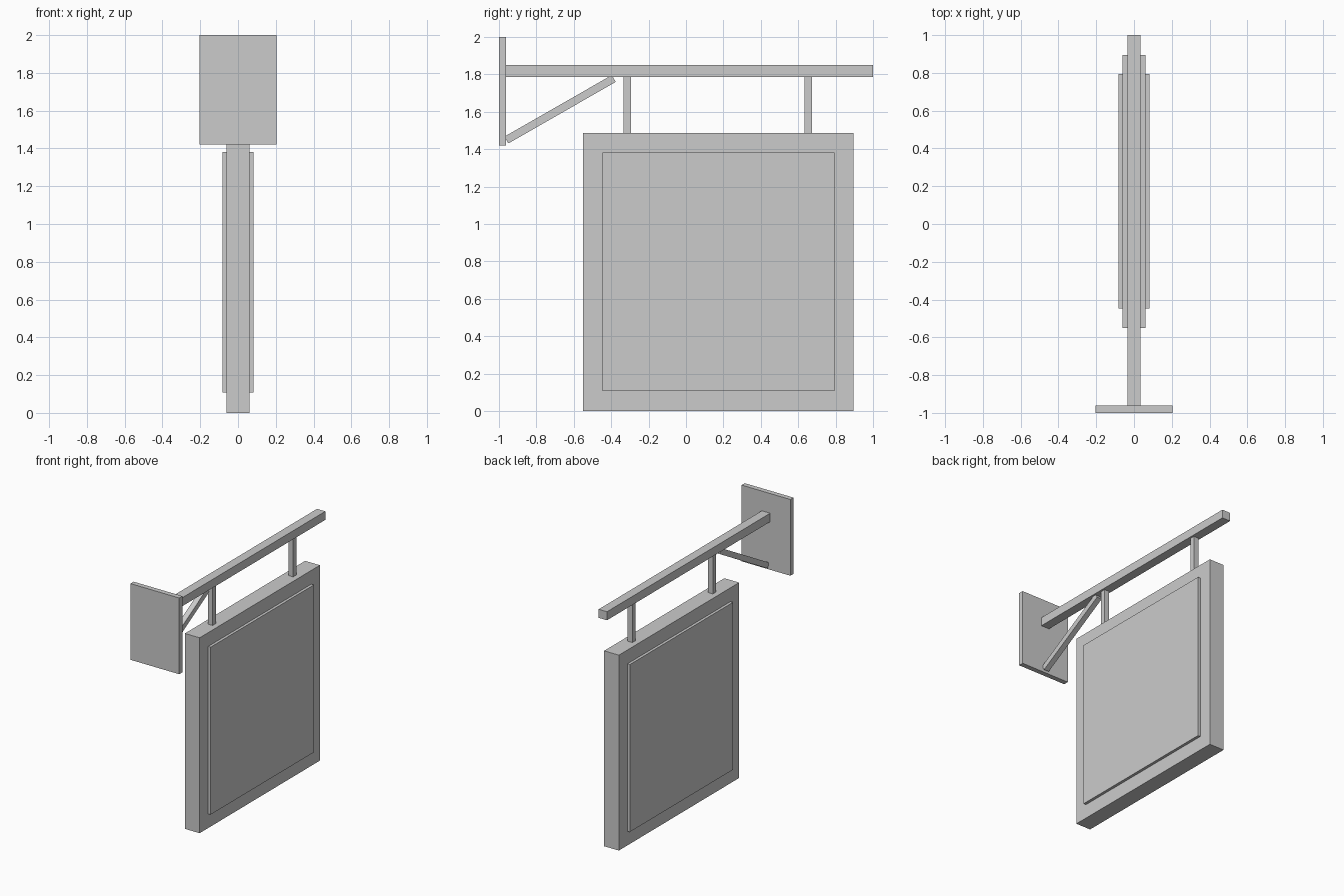
import bpy
from math import atan2, hypot

cube = bpy.data.objects.get("Cube")
if cube:
    bpy.data.objects.remove(cube, do_unlink=True)

grey = bpy.data.materials.new("plain_grey")
grey.use_nodes = True
grey.diffuse_color = (0.6, 0.6, 0.6, 1)
grey.node_tree.nodes["Principled BSDF"].inputs["Base Color"].default_value = (0.6, 0.6, 0.6, 1)


def box(name, center, size, tilt=0):
    """Box of the given size, tilted about the x axis."""
    bpy.ops.mesh.primitive_cube_add(size=1, location=center)
    obj = bpy.context.object
    obj.name = name
    obj.scale = size
    obj.rotation_euler.x = tilt
    obj.data.materials.append(grey)
    return obj


def span(name, half_width, y, z):
    """Box centred on x = 0 that fills the given y and z ranges."""
    center = (0, sum(y) / 2, sum(z) / 2)
    return box(name, center, (2 * half_width, y[1] - y[0], z[1] - z[0]))


# Wall bracket
span("wall_plate", 0.205, (-1, -0.962), (1.42, 2))
span("beam", 0.035, (-0.962, 1), (1.785, 1.85))

# Diagonal brace between plate and beam
start, end = (-0.96, 1.449), (-0.386, 1.778)
dy, dz = end[0] - start[0], end[1] - start[1]
box("brace", (0, (start[0] + end[0]) / 2, (start[1] + end[1]) / 2),
    (0.042, hypot(dy, dz), 0.042), atan2(dz, dy))

# Hangers
for name, y in (("front_hanger", -0.314), ("back_hanger", 0.654)):
    span(name, 0.02, (y - 0.02, y + 0.02), (1.485, 1.785))

# Sign board with a raised panel on each side
span("board", 0.062, (-0.55, 0.896), (0, 1.487))
for side, x in (("left", 1), ("right", -1)):
    panel = span(side + "_panel", 0.0115, (-0.447, 0.793), (0.108, 1.382))
    panel.location.x = x * 0.0715
